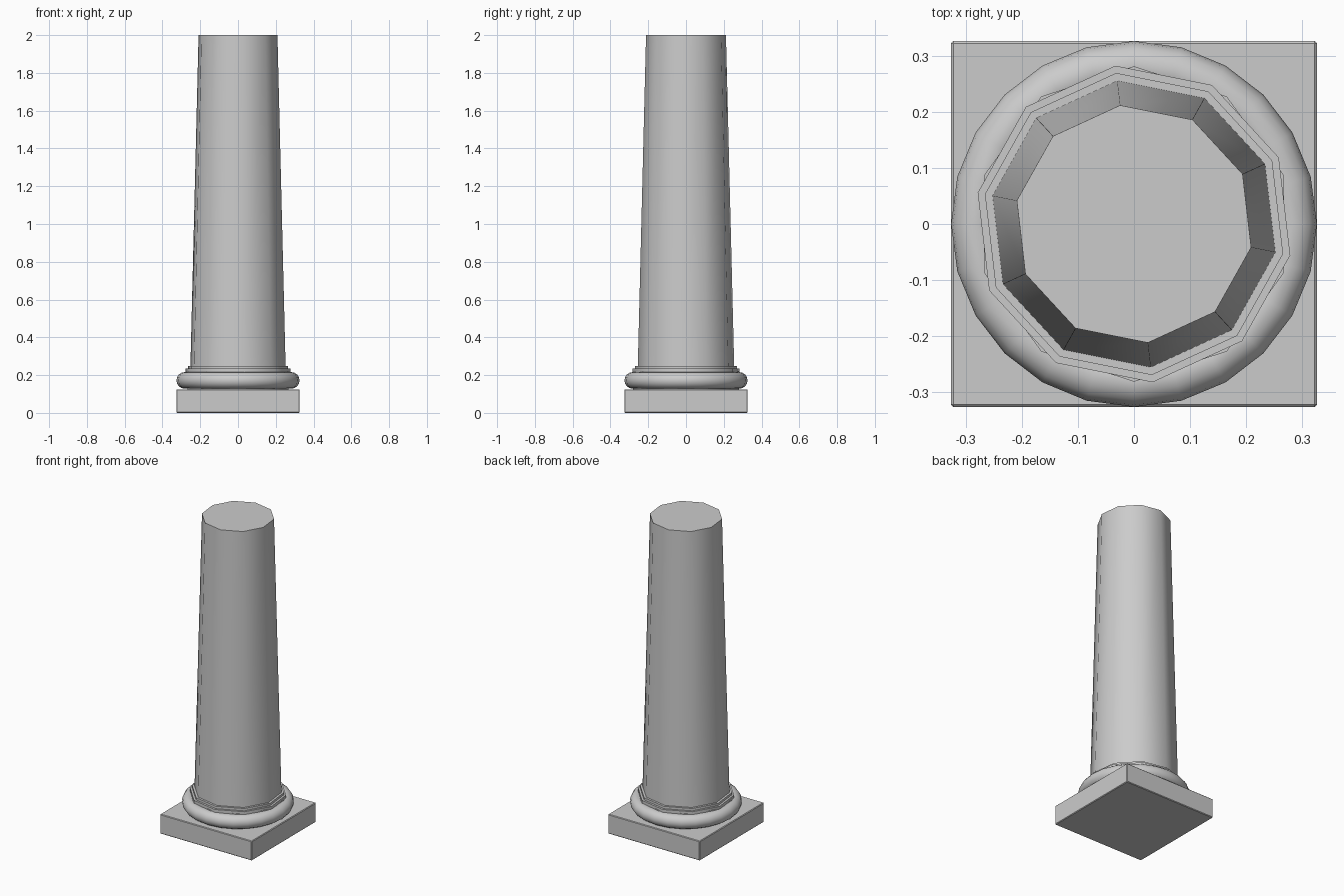
import bpy
import math

if "Cube" in bpy.data.objects:
    bpy.data.objects.remove(bpy.data.objects["Cube"])


def smooth(obj, angle=45):
    bpy.ops.object.select_all(action='DESELECT')
    obj.select_set(True)
    bpy.context.view_layer.objects.active = obj
    bpy.ops.object.shade_smooth_by_angle(angle=math.radians(angle))


def drum(name, r_low, r_high, z_low, z_high, turn):
    # Ten-sided drum with its first corner turned to the given angle
    ring = [(math.cos(a), math.sin(a))
            for a in (math.radians(turn + 36 * i) for i in range(10))]
    verts = [(r * x, r * y, z)
             for r, z in ((r_low, z_low), (r_high, z_high)) for x, y in ring]
    faces = [(i, (i + 1) % 10, (i + 1) % 10 + 10, i + 10) for i in range(10)]
    faces += [tuple(range(9, -1, -1)), tuple(range(10, 20))]
    mesh = bpy.data.meshes.new(name)
    mesh.from_pydata(verts, [], faces)
    obj = bpy.data.objects.new(name, mesh)
    bpy.context.collection.objects.link(obj)
    smooth(obj)
    return obj


# Square plinth with a fine bevel
bpy.ops.mesh.primitive_cube_add(size=1, location=(0, 0, 0.0625))
plinth = bpy.context.object
plinth.name = "plinth"
plinth.scale = (0.652, 0.652, 0.125)
bpy.ops.object.transform_apply(location=False, rotation=False, scale=True)
bevel = plinth.modifiers.new("edge_bevel", 'BEVEL')
bevel.width = 0.004
bevel.segments = 1

# Rounded base moulding
bpy.ops.mesh.primitive_torus_add(major_segments=24, minor_segments=16,
                                 major_radius=0.282, minor_radius=0.044,
                                 location=(0, 0, 0.172))
base_torus = bpy.context.object
base_torus.name = "base_torus"
smooth(base_torus)

# Core under the shaft, two stepped fillets, and the tapered shaft
drum("base_core", 0.281, 0.281, 0.12, 0.219, 18)
drum("lower_fillet", 0.284, 0.284, 0.21, 0.234, 24.7)
drum("upper_fillet", 0.271, 0.271, 0.23, 0.249, 24.7)
drum("shaft", 0.257, 0.213, 0.245, 2.0, 24.7)
